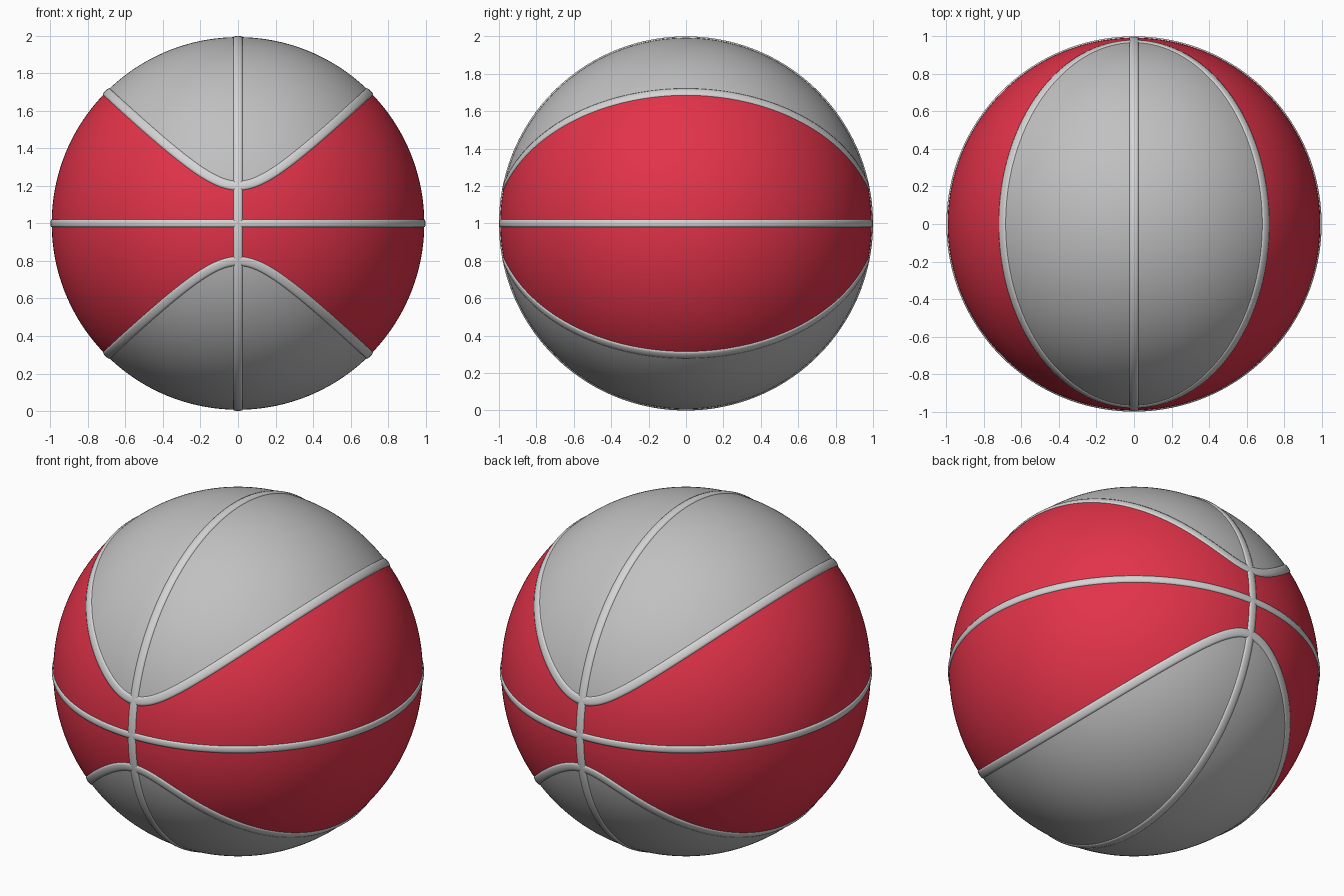
import bpy, bmesh, math
from mathutils import Vector

if "Cube" in bpy.data.objects:
    bpy.data.objects.remove(bpy.data.objects["Cube"])

C = Vector((0, 0, 1))   # ball centre
A, K = 0.041, 0.92      # curved seam: h^2 = A + K x^2


def material(name, rgb):
    m = bpy.data.materials.new(name)
    m.diffuse_color = (*rgb, 1)
    m.use_nodes = True
    m.node_tree.nodes["Principled BSDF"].inputs["Base Color"].default_value = m.diffuse_color
    return m


red = material("red", (0.76, 0.033, 0.067))
grey = material("panel grey", (0.53, 0.53, 0.53))
light = material("seam grey", (0.66, 0.66, 0.66))


def finish(bm, name, mats):
    for f in bm.faces:
        f.smooth = True
    me = bpy.data.meshes.new(name)
    bm.to_mesh(me)
    bm.free()
    for m in mats:
        me.materials.append(m)
    ob = bpy.data.objects.new(name, me)
    bpy.context.collection.objects.link(ob)
    return ob


# Ball skin: grey top and bottom panels, red sides
bm = bmesh.new()
bmesh.ops.create_icosphere(bm, subdivisions=7, radius=0.993)
for f in bm.faces:
    c = f.calc_center_median().normalized()
    f.material_index = 1 if c.z ** 2 > A + K * c.x ** 2 else 0
bmesh.ops.translate(bm, verts=bm.verts, vec=C)
finish(bm, "ball_skin", [red, grey])


# Seams: a slightly raised rounded strip swept along a closed path
def seam(name, path, half, n=288):
    pts = [Vector(path(2 * math.pi * i / n)).normalized() for i in range(n)]
    profile = [(-1, 0.985), (-0.94, 0.996), (-0.5, 0.999), (0, 1.0),
               (0.5, 0.999), (0.94, 0.996), (1, 0.985)]
    bm = bmesh.new()
    rows = []
    for i, p in enumerate(pts):
        side = p.cross(pts[(i + 1) % n] - pts[i - 1]).normalized()
        rows.append([bm.verts.new((p + side * half * u).normalized() * r + C)
                     for u, r in profile])
    for i in range(n):
        a, b = rows[i], rows[(i + 1) % n]
        for j in range(len(profile) - 1):
            bm.faces.new((a[j], b[j], b[j + 1], a[j + 1]))
    bmesh.ops.recalc_face_normals(bm, faces=bm.faces)
    # make the strip face outward
    f = bm.faces[:][3]
    if f.normal.dot(f.calc_center_median() - C) < 0:
        bmesh.ops.reverse_faces(bm, faces=bm.faces)
    finish(bm, name, [light])


def curved(sign):
    def path(a):
        r2 = (1 - A) / (1 + K * math.cos(a) ** 2)
        r = math.sqrt(r2)
        return r * math.cos(a), r * math.sin(a), sign * math.sqrt(1 - r2)
    return path


seam("equator_seam", lambda a: (math.cos(a), math.sin(a), 0), 0.021)
seam("vertical_seam", lambda a: (0, math.cos(a), math.sin(a)), 0.025)
seam("upper_curved_seam", curved(1), 0.026)
seam("lower_curved_seam", curved(-1), 0.026)
